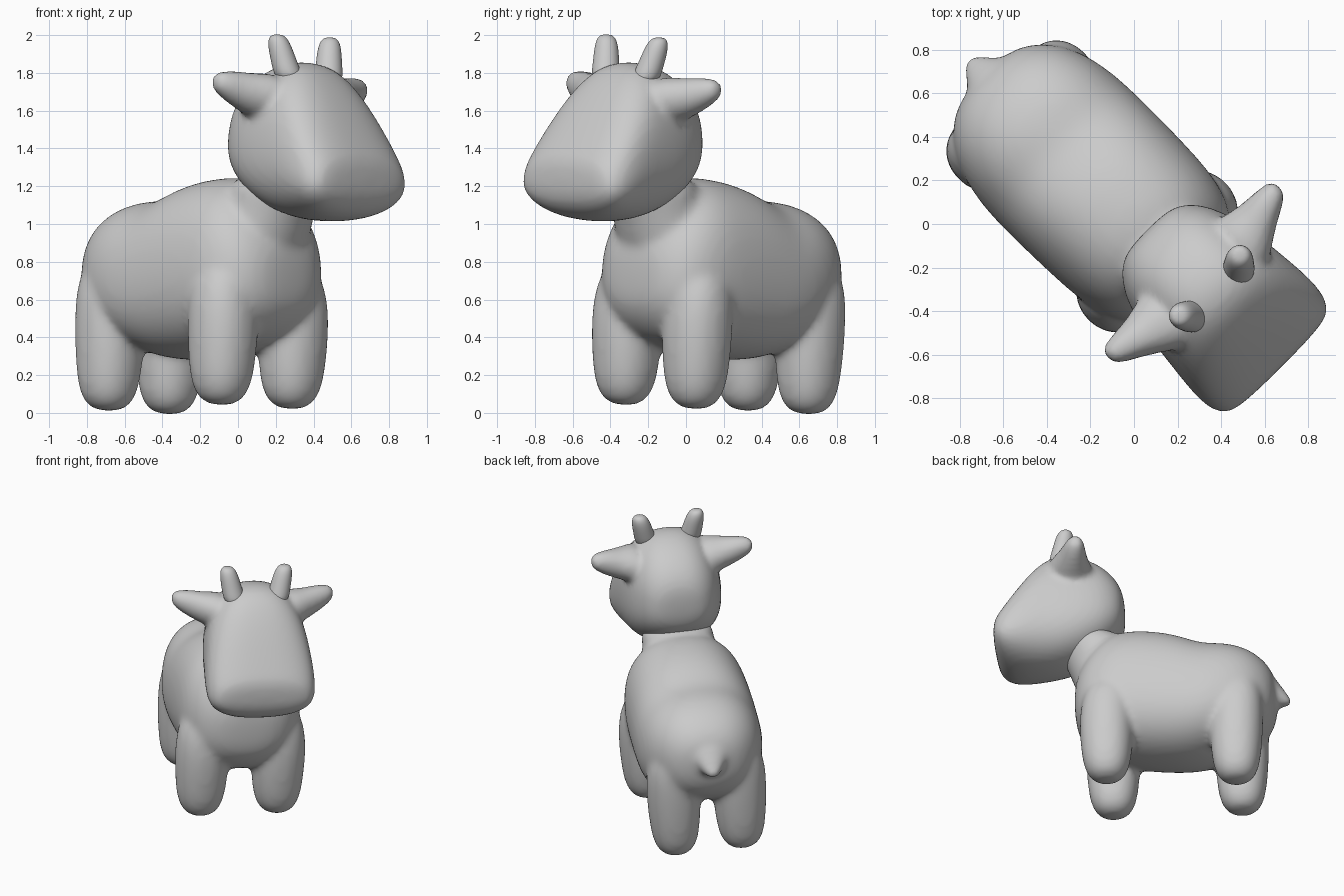
import bpy, bmesh, math
from mathutils import Vector, Matrix

if "Cube" in bpy.data.objects:
    bpy.data.objects.remove(bpy.data.objects["Cube"])

# Local frame: nose towards -Y, X sideways; the animal is turned 45 degrees and leans slightly
PLACE = (Matrix.Rotation(math.radians(45), 4, 'Z')
         @ Matrix.Translation((-0.033, 0, 0))
         @ Matrix.Rotation(math.radians(2.3), 4, 'Y'))


def loft(bm, sections, n=16, power=2.0, taper=0.0):
    """Closed tube through (centre, half-axis a, half-axis b) superellipse rings."""
    rings = []
    for c, a, b in sections:
        ring = []
        for i in range(n):
            t = 2 * math.pi * (i + 0.5) / n
            ct, st = math.cos(t), math.sin(t)
            p = math.copysign(abs(ct) ** (2 / power), ct)
            q = math.copysign(abs(st) ** (2 / power), st)
            ring.append(bm.verts.new(Vector(c) + Vector(a) * p * (1 - taper * q) + Vector(b) * q))
        rings.append(ring)
    for r, s in zip(rings, rings[1:]):
        for i in range(n):
            j = (i + 1) % n
            bm.faces.new((r[i], r[j], s[j], s[i]))
    bm.faces.new(rings[0])
    bm.faces.new(rings[-1])


def along(rows):
    """Front-to-back sections from (forward, bottom, top, half width)."""
    return [((0, -u, (lo + hi) / 2), (w, 0, 0), (0, 0, (hi - lo) / 2)) for u, lo, hi, w in rows]


def upright(rows):
    """Stacked sections from (x, forward, z, radius)."""
    return [((x, -u, z), (r, 0, 0), (0, r, 0)) for x, u, z, r in rows]


def finish(bm, name, levels=2, fuse=0):
    bmesh.ops.recalc_face_normals(bm, faces=bm.faces)
    mesh = bpy.data.meshes.new(name)
    bm.to_mesh(mesh)
    bm.free()
    for p in mesh.polygons:
        p.use_smooth = True
    ob = bpy.data.objects.new(name, mesh)
    bpy.context.collection.objects.link(ob)
    ob.matrix_world = PLACE
    sub = ob.modifiers.new("round", 'SUBSURF')
    sub.levels = sub.render_levels = levels
    if fuse:
        rem = ob.modifiers.new("fuse", 'REMESH')
        rem.mode = 'VOXEL'
        rem.voxel_size = 0.02
        rem.use_smooth_shade = True
        sm = ob.modifiers.new("blend", 'SMOOTH')
        sm.factor = 0.5
        sm.iterations = fuse
    return ob


# Torso, neck, legs and tail fused into one skin
bm = bmesh.new()
loft(bm, along([
    (-0.975, 0.66, 0.84, 0.11), (-0.94, 0.52, 0.96, 0.24), (-0.81, 0.41, 1.08, 0.37),
    (-0.63, 0.33, 1.135, 0.425), (-0.48, 0.28, 1.125, 0.44), (-0.30, 0.265, 1.22, 0.44),
    (-0.06, 0.29, 1.262, 0.435), (0.14, 0.33, 1.25, 0.42), (0.29, 0.41, 1.10, 0.36),
    (0.37, 0.52, 0.95, 0.25), (0.40, 0.62, 0.85, 0.12)]), power=2.35, taper=0.04)
loft(bm, upright([(0, 0.08, 0.75, 0.25), (0, 0.12, 0.90, 0.29), (0, 0.19, 1.02, 0.26),
                  (0, 0.24, 1.12, 0.25), (0, 0.29, 1.28, 0.25)]))
for side in (-1, 1):
    for x, u, foot in ((0.263, 0.165, 0.03), (0.227, -0.715, 0.0)):
        loft(bm, upright([
            (side * x, u, foot, 0.05), (side * x, u, foot + 0.025, 0.11),
            (side * x, u, foot + 0.10, 0.158), (side * x, u, 0.28, 0.18),
            (side * x, u, 0.50, 0.19), (side * x, u - 0.01, 0.68, 0.175),
            (side * x * 0.9, u - 0.02, 0.82, 0.12)]), power=2.15)
loft(bm, [((0, 0.84, 0.88), (0.17, 0, 0), (0, 0.05, 0.10)),
          ((0, 0.93, 0.80), (0.15, 0, 0), (0, 0.05, 0.08)),
          ((0, 1.00, 0.745), (0.085, 0, 0), (0, 0.035, 0.045)),
          ((0, 1.07, 0.69), (0.04, 0, 0), (0, 0.022, 0.025))], n=10)
finish(bm, "body_legs_and_tail", fuse=14)

# Head: round skull, sloping face, broad muzzle, with leaf-shaped ears blended in
bm = bmesh.new()
loft(bm, along([
    (0.06, 1.37, 1.54, 0.11), (0.09, 1.27, 1.65, 0.20), (0.19, 1.16, 1.77, 0.285),
    (0.34, 1.07, 1.85, 0.33), (0.48, 1.025, 1.872, 0.35), (0.60, 1.01, 1.83, 0.362),
    (0.72, 1.01, 1.69, 0.375), (0.83, 1.03, 1.52, 0.375), (0.905, 1.08, 1.40, 0.345),
    (0.945, 1.16, 1.33, 0.27)]), n=20, power=2.45, taper=0.1)
for side in (-1, 1):
    loft(bm, [((side * x, -u, z), (0, d, -d * 0.2), (0, h * 0.2, h)) for x, u, z, d, h in (
        (0.18, 0.42, 1.65, 0.18, 0.14), (0.29, 0.41, 1.665, 0.15, 0.125),
        (0.36, 0.395, 1.68, 0.115, 0.11), (0.43, 0.375, 1.70, 0.09, 0.097),
        (0.50, 0.36, 1.72, 0.068, 0.075), (0.54, 0.352, 1.73, 0.05, 0.052),
        (0.56, 0.348, 1.735, 0.025, 0.025))], n=12)
finish(bm, "head_and_ears", fuse=5)

# Horns leaning outwards
for side, tag in ((-1, "left"), (1, "right")):
    bm = bmesh.new()
    loft(bm, upright([
        (side * 0.14, 0.50, 1.74, 0.085), (side * 0.165, 0.475, 1.84, 0.075),
        (side * 0.185, 0.455, 1.93, 0.068), (side * 0.195, 0.447, 1.98, 0.053),
        (side * 0.197, 0.445, 1.998, 0.025)]), n=10)
    finish(bm, "horn_" + tag)
